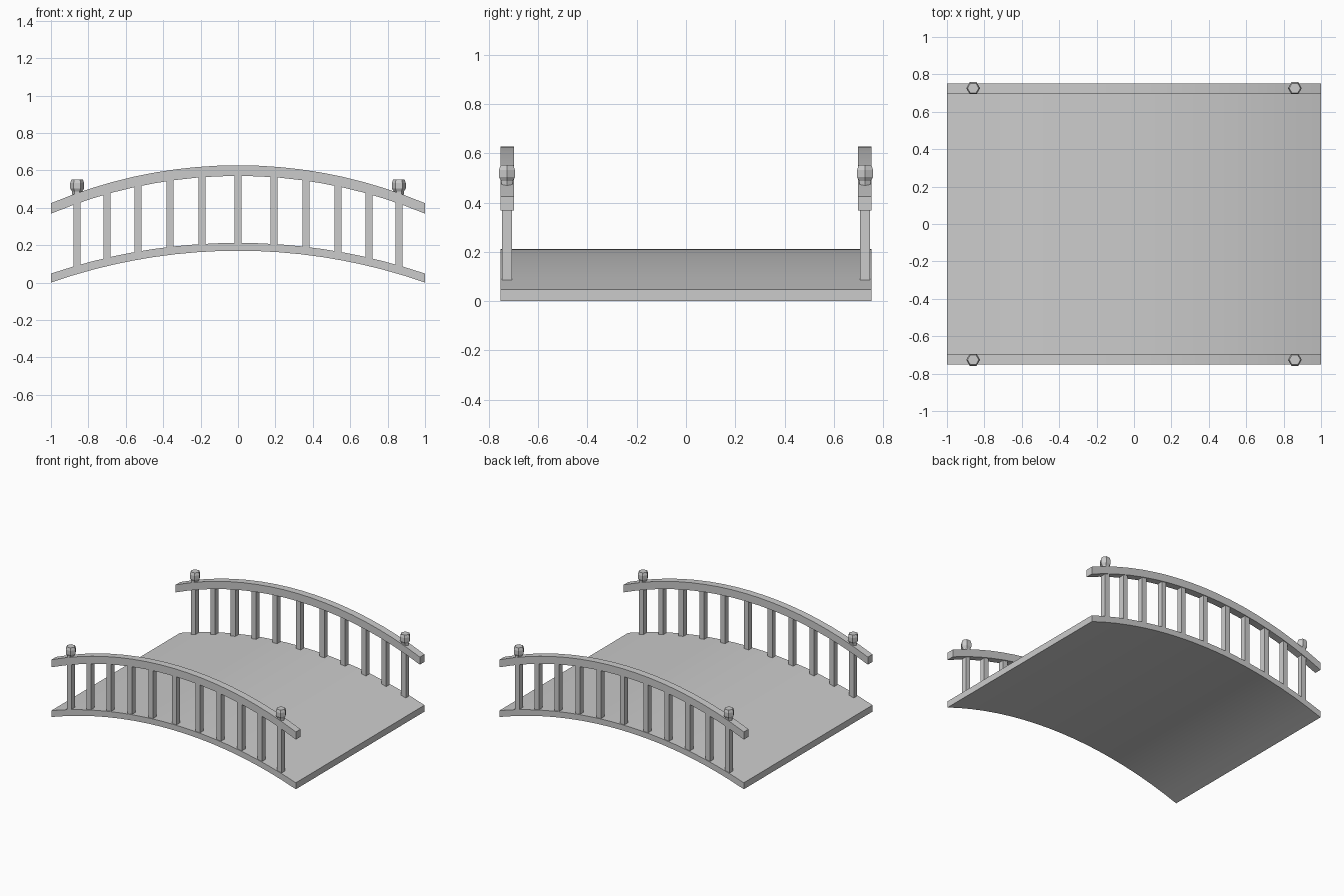
import bpy
import bmesh
from math import sqrt, cos, sin, tau

cube = bpy.data.objects.get("Cube")
if cube:
    bpy.data.objects.remove(cube, do_unlink=True)

grey = bpy.data.materials.new("plain grey")
grey.use_nodes = True
colour = (0.6, 0.6, 0.6, 1)
grey.diffuse_color = colour
grey.node_tree.nodes["Principled BSDF"].inputs["Base Color"].default_value = colour

HALF_WIDTH = 0.752
POST_Y = 0.726
SEGMENTS = 18


def arch(x, end, crown):
    """Height at x of a circular arch from z = end at x = +-1 to z = crown."""
    rise = crown - end
    radius = (1 + rise * rise) / (2 * rise)
    return crown - radius + sqrt(radius * radius - x * x)


def make_object(name, bm):
    bmesh.ops.recalc_face_normals(bm, faces=bm.faces)
    mesh = bpy.data.meshes.new(name)
    bm.to_mesh(mesh)
    bm.free()
    mesh.materials.append(grey)
    obj = bpy.data.objects.new(name, mesh)
    bpy.context.collection.objects.link(obj)
    return obj


def arched_beam(name, y0, y1, bottom, top):
    """Sweep a rectangular section along an arch, with upright ends."""
    bm = bmesh.new()
    rings = []
    for i in range(SEGMENTS + 1):
        x = -1 + 2 * i / SEGMENTS
        low, high = arch(x, *bottom), arch(x, *top)
        rings.append([bm.verts.new((x, y, z)) for y, z in
                      ((y0, low), (y1, low), (y1, high), (y0, high))])
    for a, b in zip(rings, rings[1:]):
        for k in range(4):
            n = (k + 1) % 4
            bm.faces.new((a[k], a[n], b[n], b[k]))
    bm.faces.new(rings[0])
    bm.faces.new(rings[-1])
    obj = make_object(name, bm)
    bpy.ops.object.select_all(action="DESELECT")
    obj.select_set(True)
    bpy.context.view_layer.objects.active = obj
    bpy.ops.object.shade_smooth_by_angle()


def post(name, x, y):
    bottom = arch(x, 0.048, 0.212) - 0.012
    top = arch(x, 0.368, 0.57) + 0.02
    bm = bmesh.new()
    bmesh.ops.create_cube(bm, size=1)
    for v in bm.verts:
        v.co = (x + v.co.x * 0.038, y + v.co.y * 0.04,
                top if v.co.z > 0 else bottom)
    make_object(name, bm)


def finial(name, x, y):
    """Six-sided knob lofted from a short profile of radius and height."""
    profile = ((0.025, 0.45), (0.027, 0.487), (0.037, 0.503),
               (0.037, 0.533), (0.03, 0.552))
    bm = bmesh.new()
    rings = [[bm.verts.new((x + r * cos(tau * k / 6), y + r * sin(tau * k / 6), z))
              for k in range(6)] for r, z in profile]
    for a, b in zip(rings, rings[1:]):
        for k in range(6):
            n = (k + 1) % 6
            bm.faces.new((a[k], a[n], b[n], b[k]))
    bm.faces.new(rings[0])
    bm.faces.new(rings[-1])
    make_object(name, bm)


# Walking surface
arched_beam("deck", -HALF_WIDTH, HALF_WIDTH, (0, 0.17), (0.048, 0.212))

# Railings on both sides
half_spacing = (0.193, 0.364, 0.535, 0.7, 0.86)
post_positions = [-x for x in reversed(half_spacing)] + [0, *half_spacing]
for side, name in ((-1, "front"), (1, "back")):
    arched_beam(f"{name}_handrail", side * 0.698, side * HALF_WIDTH,
                (0.368, 0.57), (0.424, 0.627))
    for i, x in enumerate(post_positions, 1):
        post(f"{name}_post_{i}", x, side * POST_Y)
    for x, end in ((-0.86, "right"), (0.86, "left")):
        finial(f"{name}_{end}_finial", x, side * POST_Y)
